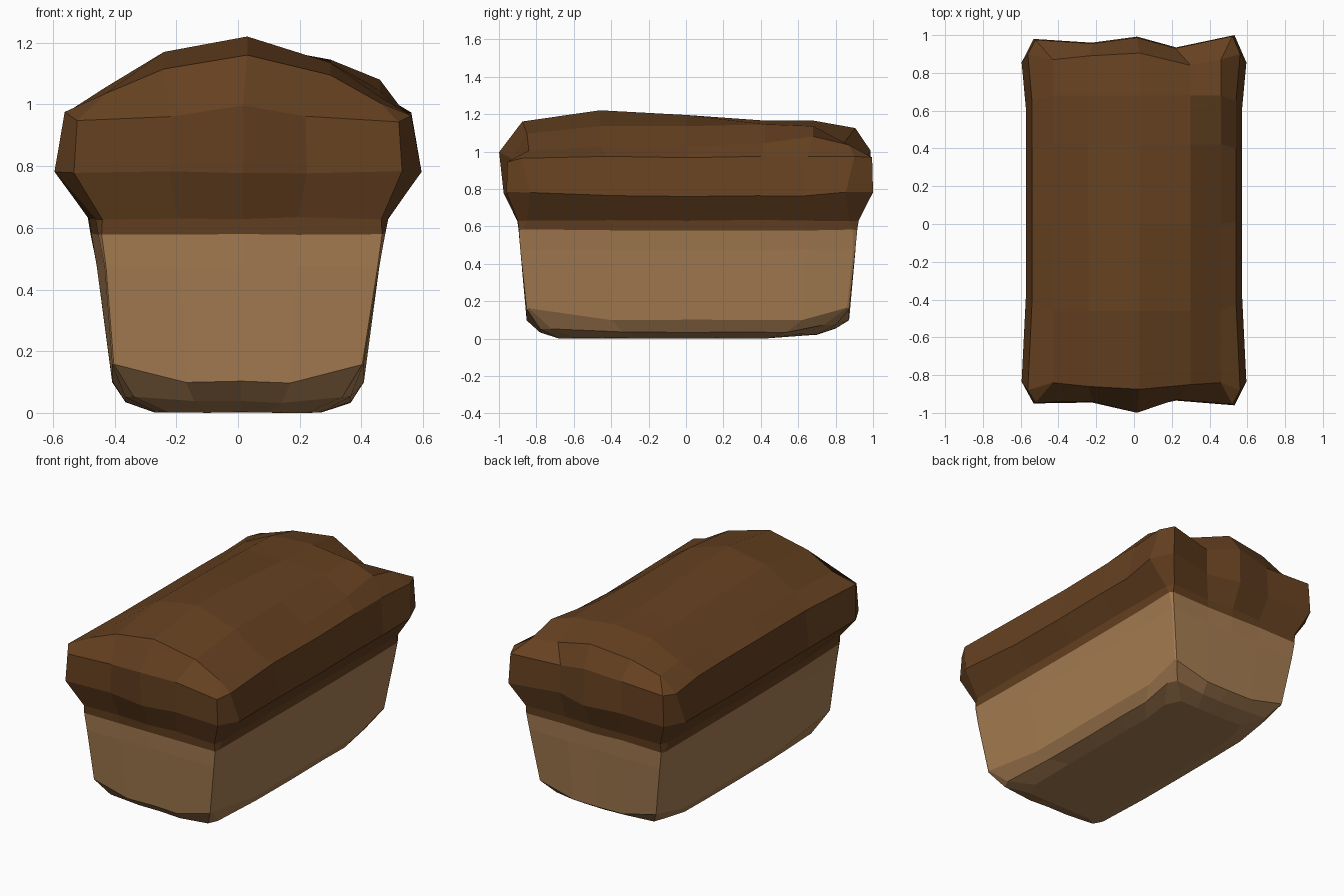
import bpy, bmesh, random

if "Cube" in bpy.data.objects:
    bpy.data.objects.remove(bpy.data.objects["Cube"])

random.seed(4)


def material(name, rgb):
    m = bpy.data.materials.new(name)
    m.diffuse_color = (*rgb, 1)
    m.use_nodes = True
    m.node_tree.nodes["Principled BSDF"].inputs["Base Color"].default_value = m.diffuse_color
    return m


# Levels: z, half width, half length, corner cut, end waviness, corner lift
LEVELS = [
    (0.008, 0.27, 0.69, 0.05, 0.0, 0.00),
    (0.04, 0.365, 0.79, 0.03, 0.0, 0.015),
    (0.105, 0.408, 0.862, 0.006, 0.0, 0.06),
    (0.48, 0.458, 0.896, 0.006, 0.0, 0.00),
    (0.585, 0.478, 0.905, 0.012, 0.1, 0.00),
    (0.635, 0.487, 0.912, 0.025, 0.2, 0.00),
    (0.785, 0.595, 0.985, 0.07, 1.0, 0.00),
    (0.965, 0.562, 0.98, 0.045, 1.0, 0.00),
]
XF = [-1, -0.42, 0.03, 0.42, 1]               # divisions across
YF = [-1, -0.48, 0.0, 0.44, 0.72, 1]          # divisions along
FRONT = [0.025, 0.03, 0.0, 0.04, 0.015]       # scalloped crust ends
BACK = [0.015, 0.035, 0.003, 0.06, -0.005]
SHIFT = 0.01                                  # loaf leans slightly to the back
SEAM = 4                                      # level where the crust begins

# Domed top: positions and heights, rows from front to back
TOP_X = [-0.43, -0.24, 0.03, 0.30, 0.46]
TOP_Y = [-0.84, -0.46, 0.0, 0.42, 0.68, 0.87]
TOP_Z = [
    [1.04, 1.12, 1.165, 1.10, 1.01],
    [1.06, 1.175, 1.225, 1.14, 1.03],
    [1.055, 1.17, 1.20, 1.14, 1.03],
    [1.05, 1.16, 1.17, 1.15, 1.05],
    [1.06, 1.15, 1.17, 1.14, 1.085],
    [1.04, 1.10, 1.13, 1.045, 1.04],
]
NX, NY = len(XF), len(YF)

# Order around the loaf, each point tagged with side and grid position
AROUND = ([("front", i, 0) for i in range(NX)]
          + [("right", NX - 1, j) for j in range(NY)]
          + [("back", i, NY - 1) for i in reversed(range(NX))]
          + [("left", 0, j) for j in reversed(range(NY))])

bm = bmesh.new()


def ring(z, hx, hy, cut, wave, lift):
    verts = []
    for side, i, j in AROUND:
        corner = i in (0, NX - 1) and j in (0, NY - 1)
        zz = z + (lift if corner else 0)
        if z < 0.05 and j == NY - 1:           # underside rises at the back
            zz += 0.02
        if z > 0.9 and (j == NY - 1 or side == "left"):
            zz += 0.012
        if z > 0.9 and side == "front":
            zz -= 0.015 if corner else 0
        if side in ("front", "back"):
            x = XF[i] * (hx - cut * 0.9)
            inset = (FRONT if side == "front" else BACK)[i] * wave
            y = (-1 if side == "front" else 1) * (hy - inset)
            if z > 0.9 and i == 2:
                zz += 0.035
                y *= 1.03 if side == "front" else 1.0
            if z > 0.9 and side == "back" and i == 3:   # split in the crust
                zz -= 0.025
        else:
            waist = 0 if corner else 0.022 * wave
            x = (1 if side == "right" else -1) * (hx - waist)
            y = YF[j] * (hy - cut * 2)
            if wave == 1 and not corner:
                zz += -0.02 if z < 0.9 else 0.01
        if i == 0 and j == 0 and 0.3 < z < 0.7:         # pinched front left corner
            x += 0.025
        verts.append(bm.verts.new((x, y + SHIFT, zz + random.uniform(-0.004, 0.004))))
    return verts


def face(verts, mat):
    unique = list(dict.fromkeys(verts))
    if len(unique) > 2:
        bm.faces.new(unique).material_index = mat


# Walls: pan-shaped sides, then the overhanging crust
rings = [ring(*level) for level in LEVELS]
n = len(AROUND)
for k in range(len(rings) - 1):
    for a in range(n):
        b = (a + 1) % n
        lo, hi = rings[k], rings[k + 1]
        face([lo[a], lo[b], hi[b], hi[a]], 1 if k >= SEAM else 0)

# Flat underside
face(rings[0][::-1], 0)

# Domed crust top
top = [[bm.verts.new((x, y, TOP_Z[j][i])) for i, x in enumerate(TOP_X)]
       for j, y in enumerate(TOP_Y)]
for i, bow in enumerate([0, 0.02, 0.035, 0.01, 0]):   # ends bow outward
    top[0][i].co.y -= bow
    top[-1][i].co.y += bow
top[-1][3].co.y -= 0.04
for j in range(NY - 1):
    for i in range(NX - 1):
        face([top[j][i], top[j][i + 1], top[j + 1][i + 1], top[j + 1][i]], 1)
rim = rings[-1]
for a in range(n):
    b = (a + 1) % n
    ga = top[AROUND[a][2]][AROUND[a][1]]
    gb = top[AROUND[b][2]][AROUND[b][1]]
    face([rim[a], rim[b], gb, ga], 1)

bmesh.ops.recalc_face_normals(bm, faces=bm.faces[:])
# Settle exactly on the ground
low = min(v.co.z for v in bm.verts)
bmesh.ops.translate(bm, verts=bm.verts[:], vec=(0, 0, -low))

mesh = bpy.data.meshes.new("bread_loaf")
bm.to_mesh(mesh)
bm.free()
mesh.materials.append(material("tan bread side", (0.385, 0.205, 0.085)))
mesh.materials.append(material("brown crust", (0.130, 0.052, 0.0145)))
loaf = bpy.data.objects.new("bread_loaf", mesh)
bpy.context.collection.objects.link(loaf)
